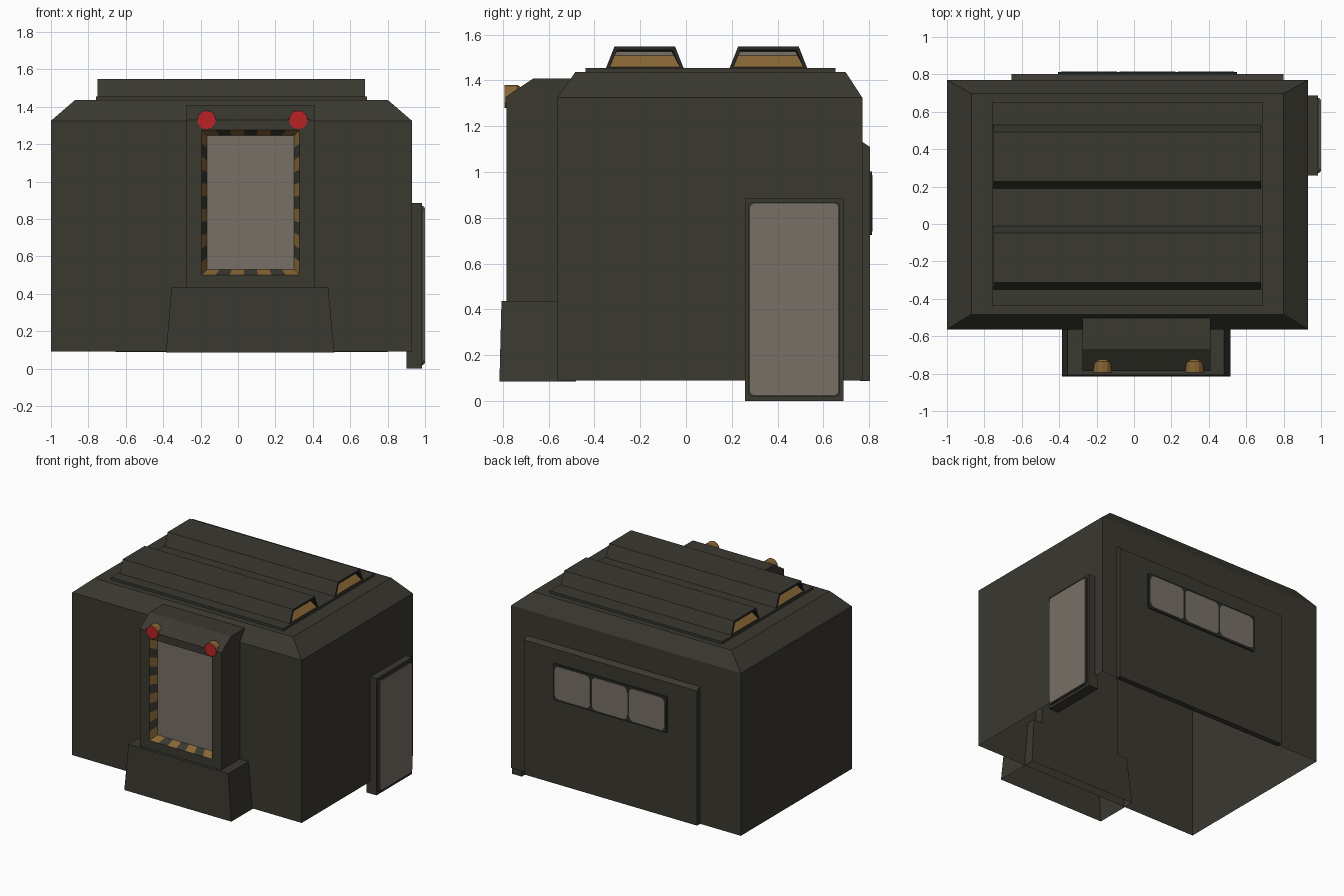
import bpy, bmesh, math

if "Cube" in bpy.data.objects:
    bpy.data.objects.remove(bpy.data.objects["Cube"])


def material(name, rgb):
    m = bpy.data.materials.new(name)
    m.diffuse_color = (*rgb, 1)
    m.use_nodes = True
    m.node_tree.nodes["Principled BSDF"].inputs["Base Color"].default_value = m.diffuse_color
    return m


OLIVE = material("dark_olive", (0.042, 0.040, 0.030))
STEEL = material("dark_steel", (0.020, 0.023, 0.019))
GREY = material("warm_grey", (0.190, 0.160, 0.135))
GOLD = material("hazard_gold", (0.250, 0.135, 0.036))
RED = material("lamp_red", (0.480, 0.016, 0.020))


def finish(bm, name, mats, fix=True):
    if fix:
        bmesh.ops.recalc_face_normals(bm, faces=bm.faces[:])
    me = bpy.data.meshes.new(name)
    bm.to_mesh(me)
    bm.free()
    for m in mats:
        me.materials.append(m)
    ob = bpy.data.objects.new(name, me)
    bpy.context.collection.objects.link(ob)
    return ob


def stack(rings, open_bottom=False):
    """Join rings of points into a solid, capped at the end (and the start)."""
    bm = bmesh.new()
    loops = [[bm.verts.new(p) for p in ring] for ring in rings]
    n = len(loops[0])
    for a, b in zip(loops, loops[1:]):
        for i in range(n):
            j = (i + 1) % n
            bm.faces.new((a[i], a[j], b[j], b[i]))
    bm.faces.new(loops[-1])
    if not open_bottom:
        bm.faces.new(loops[0][::-1])
    bmesh.ops.recalc_face_normals(bm, faces=bm.faces[:])
    return bm


def rect(x0, x1, y0, y1, z):
    return [(x0, y0, z), (x1, y0, z), (x1, y1, z), (x0, y1, z)]


def along_x(profile, x0, x1):
    return stack([[(x, y, z) for y, z in profile] for x in (x0, x1)])


def rounded(a0, a1, z0, z1, r, steps=4):
    pts = []
    corners = [(a1 - r, z1 - r), (a0 + r, z1 - r), (a0 + r, z0 + r), (a1 - r, z0 + r)]
    for k, (ca, cz) in enumerate(corners):
        for i in range(steps + 1):
            t = math.pi / 2 * (k + i / steps)
            pts.append((ca + r * math.cos(t), cz + r * math.sin(t)))
    return pts


# Main shell, open underneath, with chamfered roof edge
finish(stack([rect(-1, 0.93, -0.563, 0.77, 0.09),
              rect(-1, 0.93, -0.563, 0.77, 1.325),
              rect(-0.87, 0.80, -0.483, 0.697, 1.437)], True), "shell", [OLIVE])

# Raised roof plate
finish(stack([rect(-0.76, 0.69, -0.438, 0.653, 1.43),
              rect(-0.76, 0.69, -0.438, 0.653, 1.455)]), "roof_plate", [OLIVE])

# Roof vents with recessed coloured ends
for n, yc in enumerate((-0.18, 0.36)):
    bm = along_x([(yc - 0.17, 1.453), (yc + 0.17, 1.453),
                  (yc + 0.132, 1.549), (yc - 0.132, 1.549)], -0.75, 0.68)
    for end in [f for f in bm.faces if abs(f.normal.x) > 0.9]:
        rim = bmesh.ops.inset_individual(bm, faces=[end], thickness=0.02)["faces"]
        for f in rim:
            f.material_index = 1
        for v in end.verts:
            if v.co.z < 1.5:
                v.co.z = 1.459
        walls = bmesh.ops.inset_individual(bm, faces=[end], thickness=0.006, depth=-0.05)["faces"]
        for f in walls:
            f.material_index = 3 if f.calc_center_median().z < 1.48 else 1
        for v in end.verts:
            if v.co.z < 1.5:
                v.co.z = 1.508
        end.material_index = 2
    finish(bm, f"roof_vent_{n + 1}", [OLIVE, STEEL, GREY, GOLD], False)

# Front base block
finish(stack([rect(-0.385, 0.515, -0.815, -0.48, 0.085),
              rect(-0.355, 0.482, -0.806, -0.50, 0.437)], True), "front_base", [OLIVE])

# Front porch with an opening in its face
FRONT, BACK = -0.785, -0.73
bm = along_x([(FRONT, 0.43), (FRONT, 1.33), (-0.668, 1.408), (-0.50, 1.408), (-0.50, 0.43)],
             -0.275, 0.41)
face = next(f for f in bm.faces if f.normal.y < -0.95)
bmesh.ops.inset_individual(bm, faces=[face], thickness=0.08)
for v in face.verts:
    v.co.x = -0.195 if v.co.x < 0 else 0.33
    v.co.z = 0.50 if v.co.z < 0.9 else 1.275
bmesh.ops.delete(bm, geom=[face], context='FACES_ONLY')
finish(bm, "front_porch", [OLIVE], False)

# Sloping hazard border inside the opening, alternating in colour
outer = [(-0.195, 0.50), (0.33, 0.50), (0.33, 1.275), (-0.195, 1.275)]
inner = [(-0.165, 0.53), (0.30, 0.53), (0.30, 1.245), (-0.165, 1.245)]
bm = bmesh.new()


def between(pts, k, t, y):
    (xa, za), (xb, zb) = pts[k], pts[(k + 1) % 4]
    return bm.verts.new((xa + (xb - xa) * t, y, za + (zb - za) * t))


for k in range(4):
    count = 7 if k % 2 == 0 else 11
    for i in range(count):
        s, t = i / count, (i + 1) / count
        f = bm.faces.new((between(outer, k, s, FRONT), between(outer, k, t, FRONT),
                          between(inner, k, t, BACK), between(inner, k, s, BACK)))
        f.material_index = i % 2
finish(bm, "hazard_border", [GOLD, OLIVE], False)

# Front door panel at the bottom of the recess
bm = bmesh.new()
bm.faces.new([bm.verts.new((x, BACK, z)) for x, z in inner])
finish(bm, "front_door", [GREY], False)

# Warning lamps: gold housing, red lens
for side, xc in (("left", -0.168), ("right", 0.323)):
    bm = stack([[(xc + r * math.cos(a * math.tau / 12), y, 1.33 + r * math.sin(a * math.tau / 12))
                 for a in range(12)]
                for y, r in ((-0.793, 0.05), (-0.735, 0.05), (-0.713, 0.034))])
    for f in bm.faces:
        f.material_index = 1 if f.normal.y < -0.9 else 0
    finish(bm, f"lamp_{side}", [GOLD, RED])

# Side door: frame, raised rim and panel
def x_plate(name, y0, y1, z0, z1, x0, x1, r, mat):
    finish(along_x(rounded(y0, y1, z0, z1, r), x0, x1), name, [mat])


finish(stack([rect(0.90, 0.983, 0.258, 0.687, 0.0),
              rect(0.90, 0.983, 0.258, 0.687, 0.885)]), "side_door_frame", [OLIVE])
x_plate("side_door_rim", 0.272, 0.673, 0.018, 0.87, 0.98, 0.993, 0.02, OLIVE)
x_plate("side_door_panel", 0.28, 0.665, 0.026, 0.862, 0.992, 0.999, 0.02, GREY)

# Rear panel with chamfered top
finish(along_x([(0.76, 0.088), (0.803, 0.088), (0.803, 1.11), (0.77, 1.132), (0.76, 1.132)],
               -0.655, 0.80), "rear_panel", [OLIVE])


# Rear window strip
def y_plate(name, x0, x1, z0, z1, y0, y1, r, mat):
    pts = rounded(x0, x1, z0, z1, r)
    finish(stack([[(x, y, z) for x, z in pts] for y in (y0, y1)]), name, [mat])


y_plate("rear_window_frame", -0.405, 0.55, 0.725, 1.003, 0.80, 0.812, 0.01, STEEL)
for i in range(3):
    x = -0.39 + i * 0.313
    y_plate(f"rear_window_{i + 1}", x, x + 0.298, 0.74, 0.988, 0.81, 0.815, 0.035, GREY)
